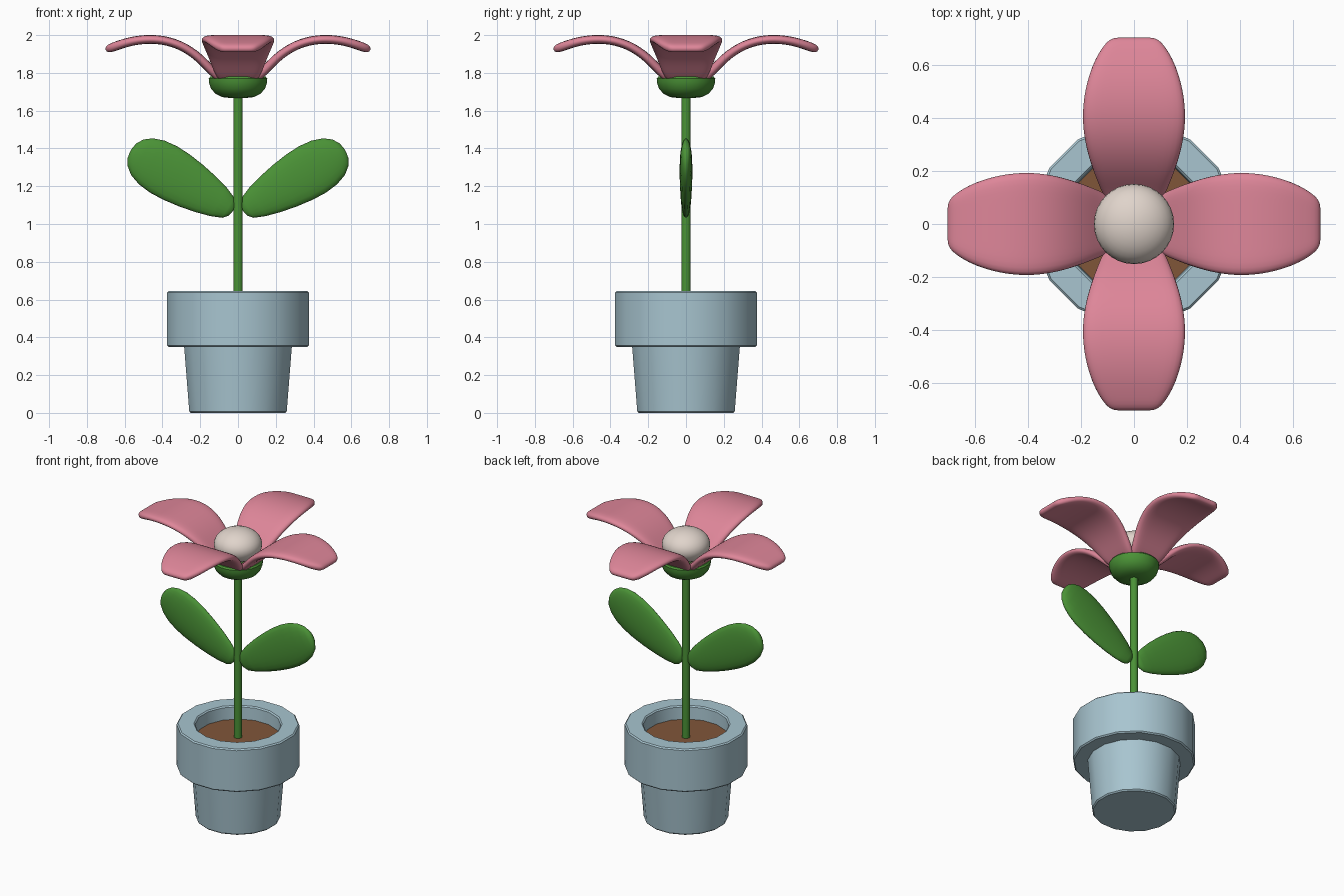
import bpy, bmesh, math
from mathutils import Matrix

if "Cube" in bpy.data.objects:
    bpy.data.objects.remove(bpy.data.objects["Cube"])


def material(name, rgb):
    def lin(c):
        c /= 255
        return c / 12.92 if c <= 0.04045 else ((c + 0.055) / 1.055) ** 2.4
    m = bpy.data.materials.new(name)
    m.diffuse_color = (*[lin(c) for c in rgb], 1)
    m.use_nodes = True
    m.node_tree.nodes["Principled BSDF"].inputs["Base Color"].default_value = m.diffuse_color
    return m


PINK = material("petal pink", (222, 134, 153))
GREEN = material("leaf green", (74, 146, 54))
BLUE = material("pot blue", (168, 197, 208))
BROWN = material("soil brown", (128, 86, 57))
CREAM = material("centre cream", (224, 212, 203))


def finish(name, bm, mat, angle=40):
    bmesh.ops.recalc_face_normals(bm, faces=bm.faces[:])
    me = bpy.data.meshes.new(name)
    bm.to_mesh(me)
    bm.free()
    me.materials.append(mat)
    ob = bpy.data.objects.new(name, me)
    bpy.context.collection.objects.link(ob)
    bpy.ops.object.select_all(action='DESELECT')
    ob.select_set(True)
    bpy.context.view_layer.objects.active = ob
    bpy.ops.object.shade_smooth_by_angle(angle=math.radians(angle))
    return ob


def skin(bm, rings):
    """Bridge equal vertex rings and cap both ends."""
    rings = [[bm.verts.new(p) for p in ring] for ring in rings]
    n = len(rings[0])
    for a, b in zip(rings, rings[1:]):
        for i in range(n):
            j = (i + 1) % n
            bm.faces.new((a[i], a[j], b[j], b[i]))
    bm.faces.new(rings[0])
    bm.faces.new(rings[-1])


def lathe(name, profile, mat, n=16):
    """Turn an (r, z) profile; r is measured to the middle of the flat sides."""
    bm = bmesh.new()
    k = 1 / math.cos(math.pi / n)
    skin(bm, [[(r * k * math.cos((i + 0.5) * math.tau / n),
                r * k * math.sin((i + 0.5) * math.tau / n), z) for i in range(n)]
              for r, z in profile])
    return finish(name, bm, mat)


# Pot with overhanging rim, and the soil inside
lathe("pot", [(0.25, 0), (0.258, 0.008), (0.285, 0.35), (0.367, 0.35), (0.375, 0.358),
              (0.375, 0.637), (0.367, 0.645), (0.27, 0.645), (0.262, 0.637), (0.255, 0.5)], BLUE)
lathe("soil", [(0.257, 0.52), (0.257, 0.555)], BROWN)

# Stem and the green cup under the flower
lathe("stem", [(0.025, 0.53), (0.025, 1.70)], GREEN)
lathe("flower_cup", [(0.04, 1.667), (0.085, 1.672), (0.12, 1.69), (0.143, 1.717),
                     (0.154, 1.75), (0.155, 1.77), (0.147, 1.78), (0.1, 1.785)], GREEN, 24)

# Domed flower centre
bm = bmesh.new()
bmesh.ops.create_uvsphere(bm, u_segments=32, v_segments=16, radius=1,
                          matrix=Matrix.Translation((0, 0, 1.88)) @ Matrix.Diagonal((0.151, 0.151, 0.105, 1)))
finish("flower_centre", bm, CREAM, 180)

# Four arching petals: (distance out, height, half width)
stations = [(0.04, 1.745, 0.07), (0.11, 1.78, 0.118), (0.165, 1.84, 0.142), (0.23, 1.902, 0.167),
            (0.31, 1.95, 0.189), (0.40, 1.976, 0.199), (0.49, 1.979, 0.191), (0.57, 1.967, 0.170),
            (0.64, 1.945, 0.140), (0.703, 1.921, 0.092)]
for i in range(4):
    bm = bmesh.new()
    rows = [[bm.verts.new((r, w * t, z)) for t in (-1, -0.5, 0, 0.5, 1)] for r, z, w in stations]
    for a, b in zip(rows, rows[1:]):
        for j in range(4):
            bm.faces.new((a[j], b[j], b[j + 1], a[j + 1]))
    bmesh.ops.rotate(bm, verts=bm.verts[:], cent=(0, 0, 0), matrix=Matrix.Rotation(i * math.pi / 2, 3, 'Z'))
    petal = finish("petal_%d" % (i + 1), bm, PINK, 180)
    sol = petal.modifiers.new("thickness", 'SOLIDIFY')
    sol.thickness, sol.offset = 0.047, 0
    sub = petal.modifiers.new("round", 'SUBSURF')
    sub.levels = sub.render_levels = 2

# Mirrored pair of egg-shaped leaves: (distance along leaf, half width)
outline = [(0.0, 0.012), (0.006, 0.035), (0.03, 0.062), (0.09, 0.087), (0.17, 0.109), (0.26, 0.127),
           (0.35, 0.139), (0.43, 0.142), (0.50, 0.134), (0.56, 0.113), (0.60, 0.082),
           (0.622, 0.045), (0.628, 0.012)]
ca, sa = math.cos(math.radians(30.6)), math.sin(math.radians(30.6))
for name, side in (("leaf_right", 1), ("leaf_left", -1)):
    bm = bmesh.new()
    rings = []
    for a, w in outline:
        t = 0.034 * min(1, (w / 0.142) ** 0.6)
        ring = []
        for k in range(20):
            p = k * math.tau / 20
            b = w * math.cos(p) - 0.008
            ring.append((side * (0.022 + a * ca - b * sa), t * math.sin(p), 1.078 + a * sa + b * ca))
        rings.append(ring)
    skin(bm, rings)
    finish(name, bm, GREEN, 180)
